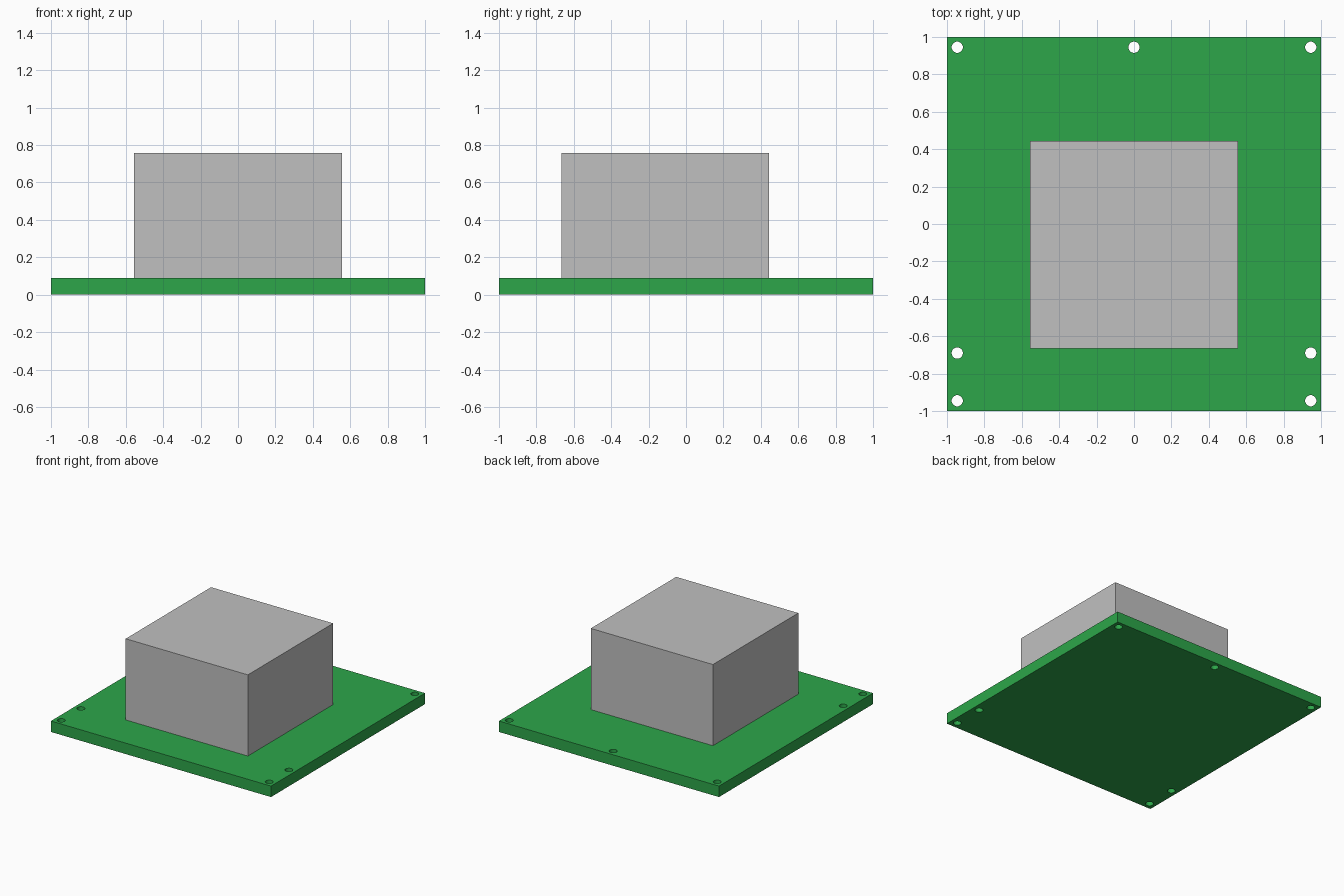
import bpy, bmesh
from mathutils import Matrix, Vector

if "Cube" in bpy.data.objects:
    bpy.data.objects.remove(bpy.data.objects["Cube"])


def material(name, rgb):
    mat = bpy.data.materials.new(name)
    mat.diffuse_color = (*rgb, 1)
    mat.use_nodes = True
    mat.node_tree.nodes["Principled BSDF"].inputs["Base Color"].default_value = mat.diffuse_color
    return mat


def make_object(name, bm, mat=None):
    mesh = bpy.data.meshes.new(name)
    bm.to_mesh(mesh)
    bm.free()
    obj = bpy.data.objects.new(name, mesh)
    bpy.context.collection.objects.link(obj)
    if mat:
        mesh.materials.append(mat)
    return obj


def box(name, low, high, mat):
    low, high = Vector(low), Vector(high)
    bm = bmesh.new()
    bmesh.ops.create_cube(bm, size=1, matrix=Matrix.Translation((low + high) / 2)
                          @ Matrix.Diagonal((*(high - low), 1)))
    return make_object(name, bm, mat)


green = material("board green", (0.026, 0.381, 0.068))
grey = material("block grey", (0.527, 0.527, 0.527))

THICK = 0.09     # board thickness
EDGE = 0.945     # hole distance from the centre
RADIUS = 0.03    # hole radius

# Board and the block standing on it
board = box("board", (-1, -1, 0), (1, 1, THICK), green)
box("block", (-0.555, -0.665, THICK), (0.555, 0.443, 0.757), grey)

# Mounting holes: both side edges, plus one in the middle of the back edge
holes = [(side * EDGE, y) for side in (-1, 1) for y in (EDGE, -0.69, -EDGE)]
holes.append((0, EDGE))
bm = bmesh.new()
for x, y in holes:
    bmesh.ops.create_cone(bm, cap_ends=True, segments=32, radius1=RADIUS,
                          radius2=RADIUS, depth=THICK * 3,
                          matrix=Matrix.Translation((x, y, THICK / 2)))
cutter = make_object("hole_cutter", bm, green)
cutter.hide_render = True
cutter.hide_set(True)

cut = board.modifiers.new("mounting holes", 'BOOLEAN')
cut.operation = 'DIFFERENCE'
cut.solver = 'EXACT'
cut.object = cutter

# Smooth hole walls, sharp board edges
bpy.ops.object.select_all(action='DESELECT')
board.select_set(True)
bpy.context.view_layer.objects.active = board
bpy.ops.object.modifier_apply(modifier=cut.name)
bpy.ops.object.shade_smooth_by_angle()
